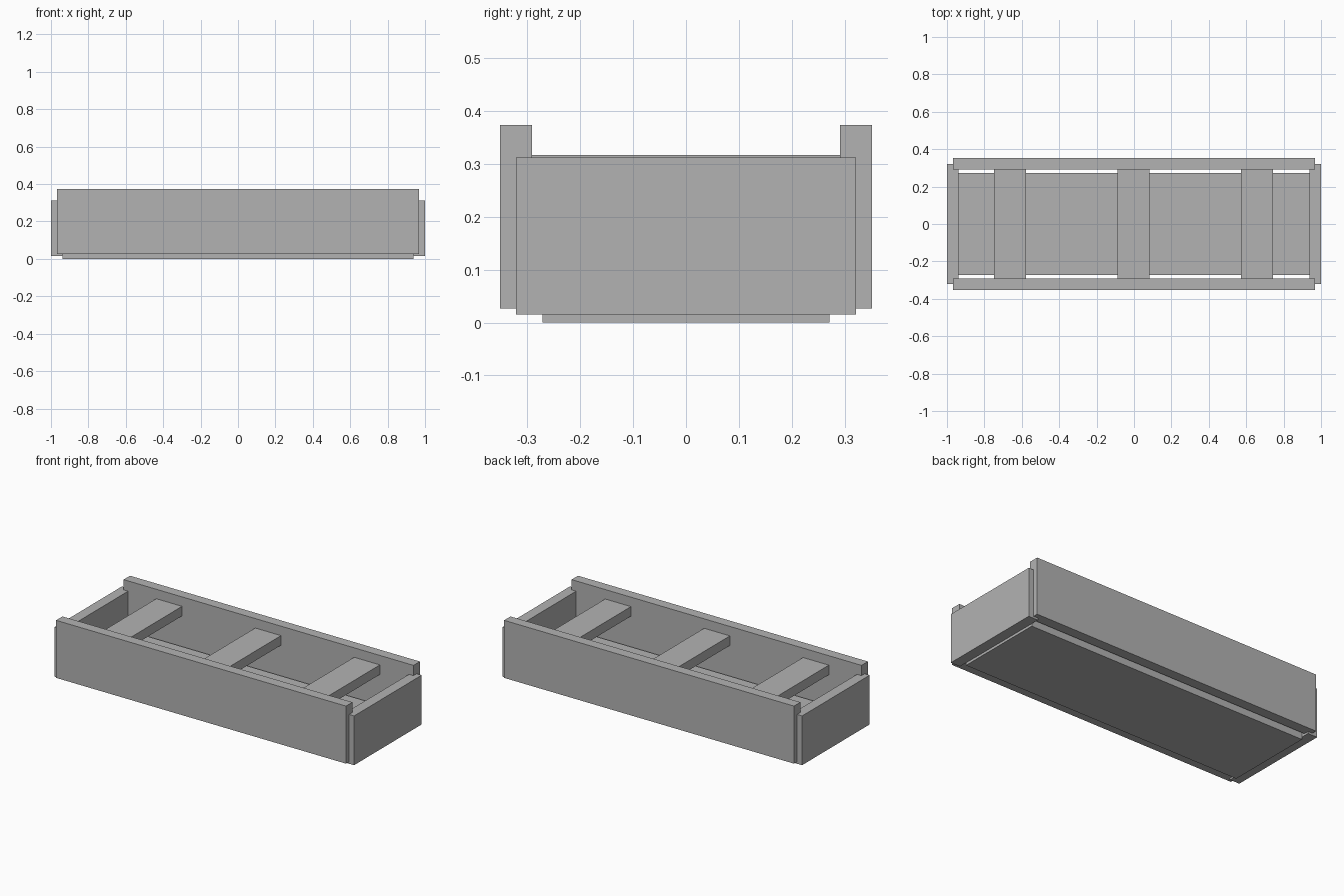
import bpy

if "Cube" in bpy.data.objects:
    bpy.data.objects.remove(bpy.data.objects["Cube"])

# One plain grey for every board
grey = bpy.data.materials.new("grey board")
grey.diffuse_color = (0.45, 0.45, 0.45, 1)
grey.use_nodes = True
grey.node_tree.nodes["Principled BSDF"].inputs["Base Color"].default_value = grey.diffuse_color


def board(name, x, y, z):
    """Box spanning the given (min, max) ranges."""
    spans = (x, y, z)
    bpy.ops.mesh.primitive_cube_add(size=1, location=[(a + b) / 2 for a, b in spans])
    ob = bpy.context.object
    ob.name = name
    ob.scale = [b - a for a, b in spans]
    bpy.ops.object.transform_apply(location=False, rotation=False, scale=True)
    ob.data.materials.append(grey)
    return ob


# Base panel
board("base_panel", (-0.937, 0.937), (-0.272, 0.272), (0, 0.085))

# Long side boards
board("front_board", (-0.967, 0.967), (-0.352, -0.291), (0.027, 0.374))
board("back_board", (-0.967, 0.967), (0.291, 0.352), (0.027, 0.374))

# Short end boards, lapping into the long boards
board("left_end_board", (-1, -0.937), (-0.322, 0.322), (0.015, 0.312))
board("right_end_board", (0.937, 1), (-0.322, 0.322), (0.015, 0.312))

# Cross slats between the long boards
for i, cx in enumerate((-0.663, -0.003, 0.657)):
    board(f"cross_slat_{i + 1}", (cx - 0.086, cx + 0.086), (-0.291, 0.291), (0.259, 0.317))
